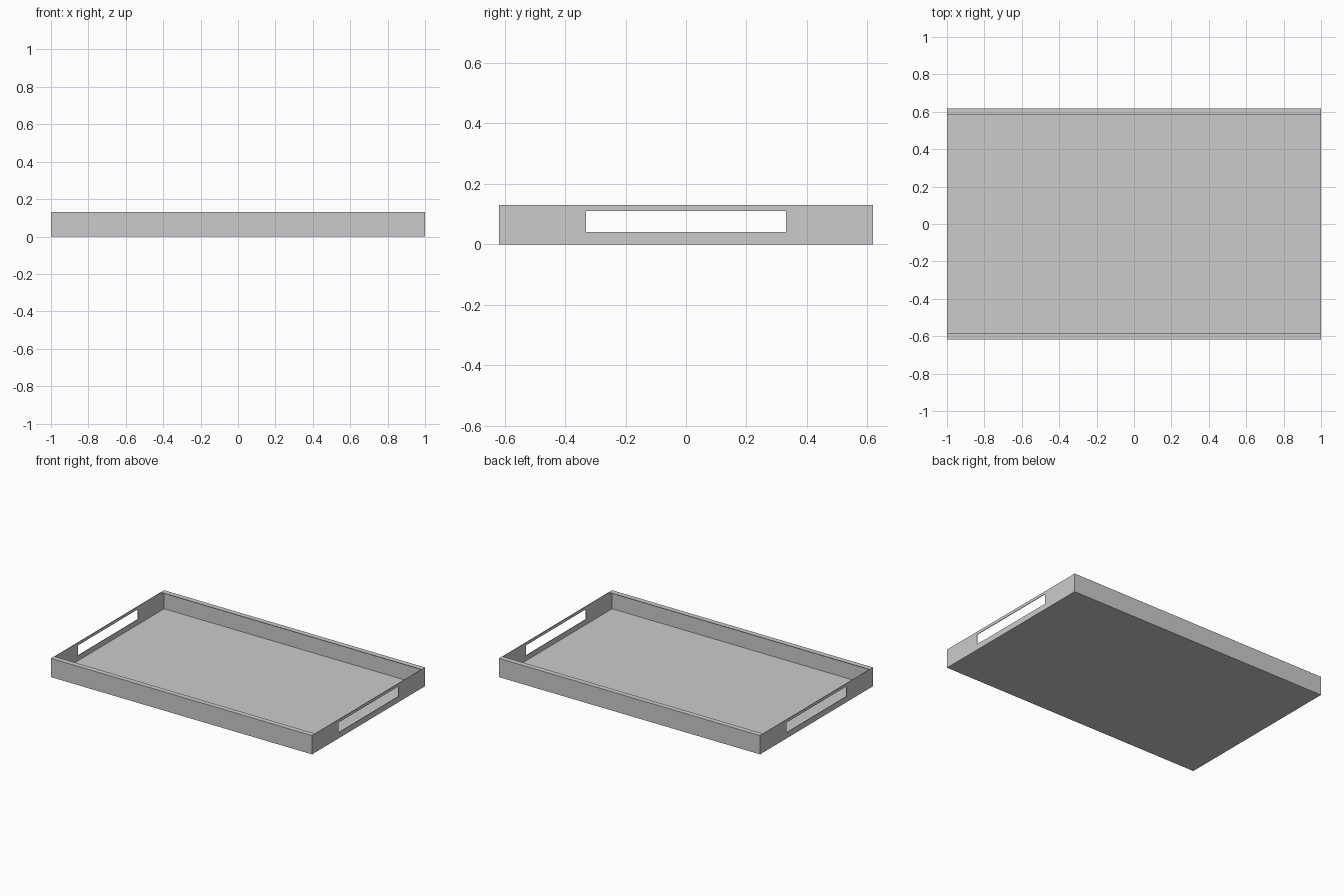
import bpy

if "Cube" in bpy.data.objects:
    bpy.data.objects.remove(bpy.data.objects["Cube"])

L, W, H = 1.0, 0.618, 0.13      # half length, half width, height
T = 0.004                       # sheet thickness
LIP = 0.036                     # inward rim on the long sides


def mesh_object(name, verts, faces):
    mesh = bpy.data.meshes.new(name)
    mesh.from_pydata(verts, [], faces)
    obj = bpy.data.objects.new(name, mesh)
    bpy.context.collection.objects.link(obj)
    return obj


def extrude_profile(name, loop, place):
    """Closed prism from a 2D loop; place(u, v, side) maps it to 3D."""
    n = len(loop)
    verts = [place(u, v, s) for s in (0, 1) for u, v in loop]
    faces = [list(range(n))[::-1], list(range(n, 2 * n))]
    faces += [(i, (i + 1) % n, (i + 1) % n + n, i + n) for i in range(n)]
    return mesh_object(name, verts, faces)


def fix_normals(obj):
    import bmesh
    bm = bmesh.new()
    bm.from_mesh(obj.data)
    bmesh.ops.recalc_face_normals(bm, faces=bm.faces)
    bm.to_mesh(obj.data)
    bm.free()


# Floor panel
rect = [(-L, -W), (L, -W), (L, W), (-L, W)]
fix_normals(extrude_profile("tray_floor", rect, lambda u, v, s: (u, v, s * T)))

# Long walls with a thin rim turned inward
section = [(W, 0), (W, H), (W - LIP, H), (W - LIP, H - T), (W - T, H - T), (W - T, 0)]
for name, sy in (("front_wall", -1), ("back_wall", 1)):
    fix_normals(extrude_profile(name, section,
                lambda u, v, s: (L * (2 * s - 1), sy * u, v)))

# End walls with rectangular handle openings
outer = [(-W, 0), (W, 0), (W, H), (-W, H)]
inner = [(-0.33, 0.04), (0.33, 0.04), (0.33, 0.11), (-0.33, 0.11)]
for name, sx in (("left_handle_wall", -1), ("right_handle_wall", 1)):
    verts = [(sx * (L - d), y, z) for d in (0, T) for y, z in outer + inner]
    faces = []
    for i in range(4):
        j = (i + 1) % 4
        faces += [(i, j, j + 4, i + 4), (i + 8, i + 12, j + 12, j + 8),
                  (i, i + 8, j + 8, j), (i + 4, j + 4, j + 12, i + 12)]
    fix_normals(mesh_object(name, verts, faces))
